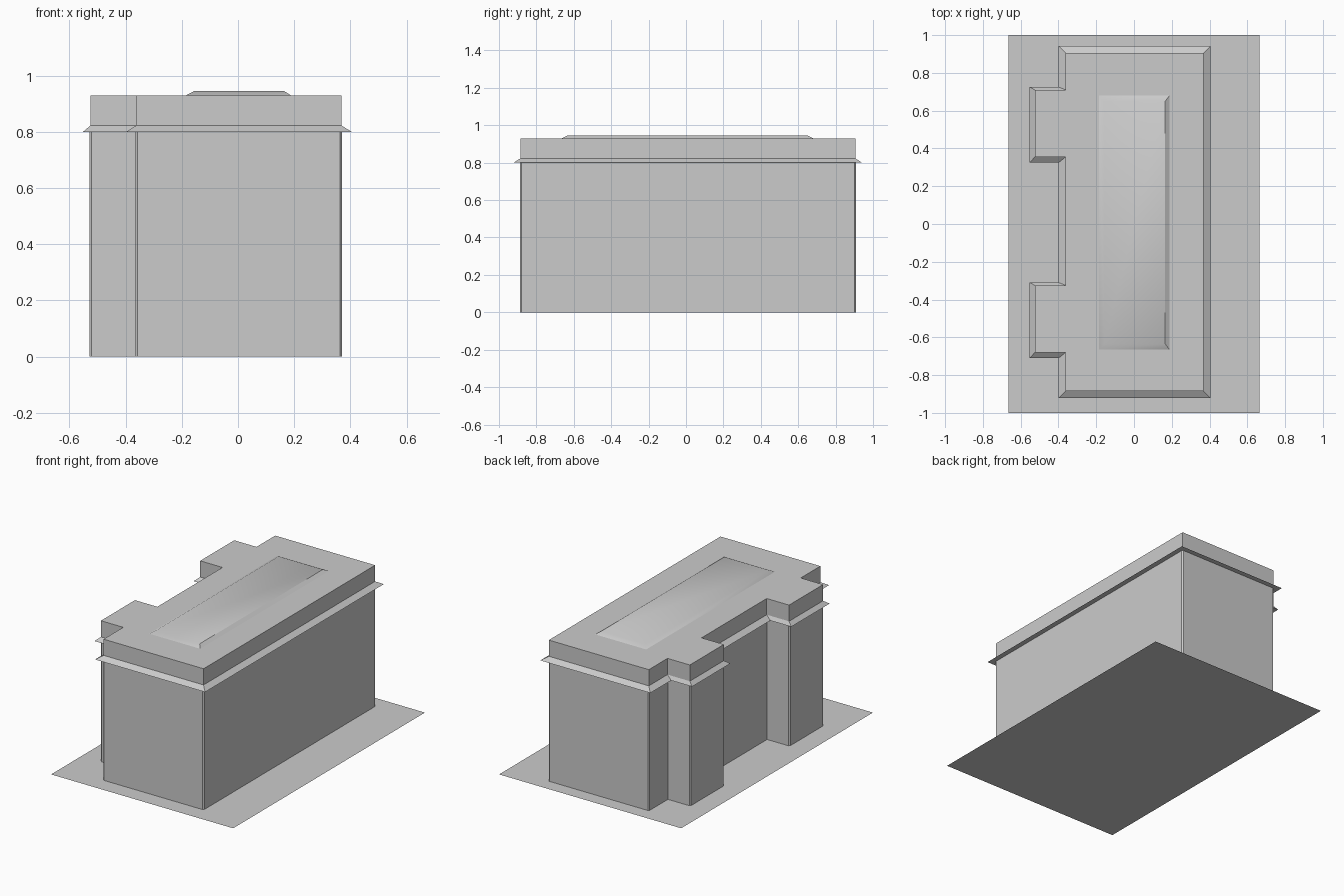
import bpy
import bmesh

cube = bpy.data.objects.get("Cube")
if cube:
    bpy.data.objects.remove(cube)

grey = bpy.data.materials.new("plain_grey")
grey.use_nodes = True
GREY = (0.6, 0.6, 0.6, 1)
grey.diffuse_color = GREY
grey.node_tree.nodes["Principled BSDF"].inputs["Base Color"].default_value = GREY


def finish(name, bm):
    """Turn a bmesh into a named object with the grey material."""
    mesh = bpy.data.meshes.new(name)
    bm.to_mesh(mesh)
    bm.free()
    mesh.materials.append(grey)
    obj = bpy.data.objects.new(name, mesh)
    bpy.context.collection.objects.link(obj)
    return obj


def rectangle(x0, x1, y0, y1):
    return [(x0, y0), (x1, y0), (x1, y1), (x0, y1)]


def footprint(main=0.0, wing_x=0.0, wing_y=0.0):
    """Block with two wings on its -x side, grown by the given offsets."""
    left = -0.362 - main
    tip = -0.525 - wing_x
    pts = rectangle(left, 0.368 + main, -0.885 - main, 0.905 + main)
    for low, high in ((0.355, 0.71), (-0.68, -0.325)):
        low, high = low - wing_y[0], high + wing_y[1]
        pts += [(left, high), (tip, high), (tip, low), (left, low)]
    return pts


def loft(name, lower, upper, z0, z1, bottom=True, chamfer=0.0):
    """Join two matching outlines into a closed block."""
    bm = bmesh.new()
    a = [bm.verts.new((x, y, z0)) for x, y in lower]
    b = [bm.verts.new((x, y, z1)) for x, y in upper]
    n = len(a)
    for i in range(n):
        j = (i + 1) % n
        bm.faces.new((a[i], a[j], b[j], b[i]))
    bm.faces.new(b)
    if bottom:
        bm.faces.new(a[::-1])
    bm.normal_update()
    if chamfer:
        corners = [e for e in bm.edges
                   if abs(e.verts[0].co.z - e.verts[1].co.z) > 0.1 and e.is_convex]
        bmesh.ops.bevel(bm, geom=corners, offset=chamfer, segments=1, affect="EDGES")
    return finish(name, bm)


# Ground sheet
bm = bmesh.new()
bm.faces.new([bm.verts.new((x, y, 0)) for x, y in rectangle(-0.665, 0.665, -1, 1)])
finish("ground_sheet", bm)

# Walls, sloped ledge and parapet share one footprint
core = footprint(0, 0, (0, 0))
walls = footprint(0.003, 0.004, (0, 0))
ledge = footprint(0.037, 0.027, (0.03, 0.015))
loft("walls", walls, walls, 0, 0.8, bottom=False, chamfer=0.008)
loft("ledge", ledge, core, 0.8, 0.823)
loft("parapet", core, core, 0.823, 0.93)

# Raised roof panel, softly shaded except along its +x edge
panel = loft("roof_panel", rectangle(-0.185, 0.188, -0.665, 0.68),
             rectangle(-0.157, 0.165, -0.635, 0.65), 0.93, 0.945, bottom=False)
for poly in panel.data.polygons:
    poly.use_smooth = poly.normal.x < 0.2
for edge in panel.data.edges:
    edge.use_edge_sharp = all(panel.data.vertices[v].co.x > 0.1 for v in edge.vertices)
